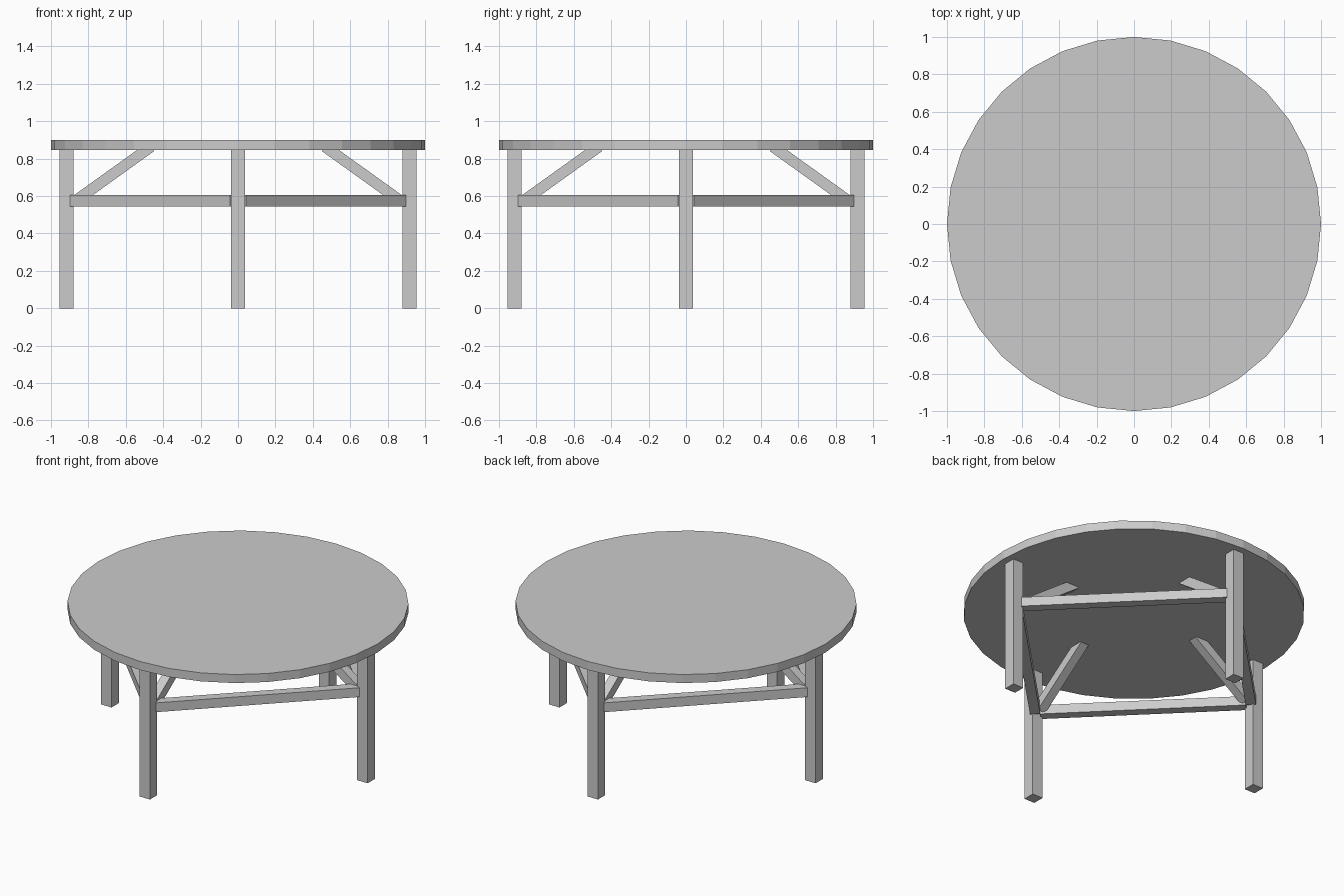
import bpy
import math
from mathutils import Matrix, Vector

cube = bpy.data.objects.get("Cube")
if cube:
    bpy.data.objects.remove(cube, do_unlink=True)

grey = bpy.data.materials.new("plain_grey")
grey.use_nodes = True
colour = (0.6, 0.6, 0.6, 1)
grey.diffuse_color = colour
grey.node_tree.nodes["Principled BSDF"].inputs["Base Color"].default_value = colour


def finish(obj, name):
    obj.name = name
    obj.data.materials.append(grey)
    return obj


def beam(name, start, end, width, turn):
    """Square beam between two points, then turned around the table's axis."""
    start, end = Vector(start), Vector(end)
    along = end - start
    bpy.ops.mesh.primitive_cube_add(size=1)
    obj = finish(bpy.context.object, name)
    # local x runs along the beam, local y stays level
    x = along.normalized()
    y = Vector((0, 1, 0)) if abs(x.z) > 0.99 else Vector((0, 0, 1)).cross(x).normalized()
    z = x.cross(y)
    frame = Matrix((x, y, z)).transposed().to_4x4()
    place = Matrix.Translation((start + end) / 2) @ frame
    size = Matrix.Diagonal((along.length, width, width, 1))
    obj.data.transform(Matrix.Rotation(turn, 4, "Z") @ place @ size)
    return obj


TOP, UNDER = 0.90, 0.845

# Round top with flat rim facets
bpy.ops.mesh.primitive_cylinder_add(
    vertices=32, radius=1, depth=TOP - UNDER, location=(0, 0, (TOP + UNDER) / 2))
finish(bpy.context.object, "table_top")

# Four legs, each with a brace to the top and a stretcher to the next leg
mid = 0.449           # stretcher midpoint on both axes
reach = 0.428         # half its length, measured along one axis
for i, side in enumerate(("left", "back", "right", "front")):
    turn = i * math.pi / 2
    beam(side + "_leg", (0.917, 0, 0), (0.917, 0, UNDER + 0.005), 0.075, turn)
    beam(side + "_brace", (0.861, 0, 0.58), (0.465, 0, 0.864), 0.058, turn)
    beam(side + "_stretcher", (mid + reach, mid - reach, 0.575),
         (mid - reach, mid + reach, 0.575), 0.06, turn)
